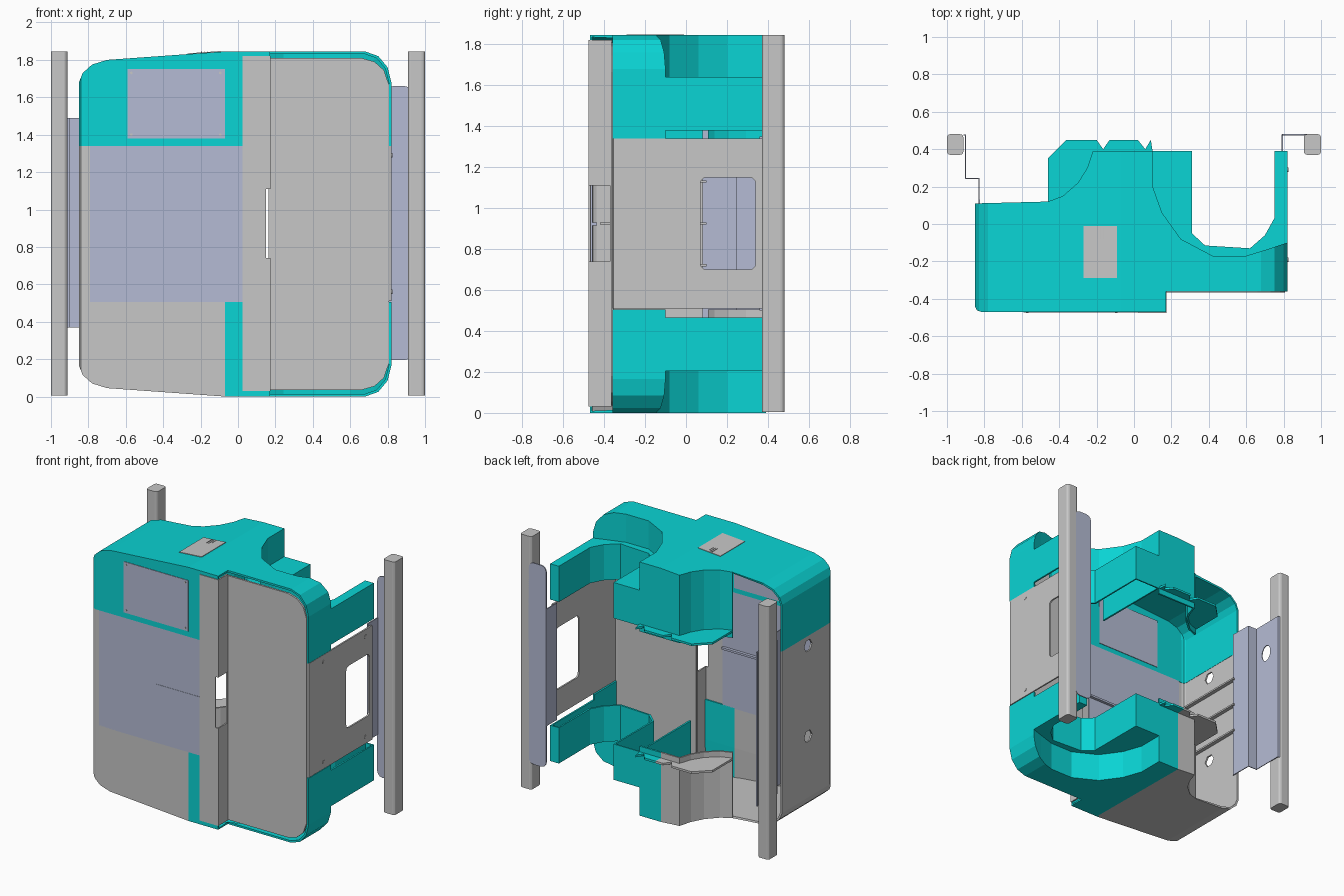
import bpy, bmesh, math
from mathutils import Vector

cube = bpy.data.objects.get("Cube")
if cube:
    bpy.data.objects.remove(cube, do_unlink=True)

H = 1.845  # overall height; lower parts mirror the upper ones about H / 2


def material(name, rgb):
    m = bpy.data.materials.new(name)
    m.use_nodes = True
    m.diffuse_color = (*rgb, 1)
    m.node_tree.nodes["Principled BSDF"].inputs["Base Color"].default_value = (*rgb, 1)
    return m


TEAL = material("teal", (0.003, 0.66, 0.66))
GRAY = material("gray", (0.57, 0.57, 0.57))
LAV = material("lavender", (0.46, 0.5, 0.66))


def make(name, bm, *mats):
    me = bpy.data.meshes.new(name)
    bm.to_mesh(me)
    bm.free()
    ob = bpy.data.objects.new(name, me)
    bpy.context.collection.objects.link(ob)
    for m in mats:
        me.materials.append(m)
    return ob


def prism(name, pts, lo, hi, mat, axis="z"):
    """Closed prism: pts are (x, y) for axis z, (x, z) for axis y, (y, z) for axis x."""
    place = {"z": lambda a, b, t: (a, b, t), "y": lambda a, b, t: (a, t, b),
             "x": lambda a, b, t: (t, a, b)}[axis]
    bm = bmesh.new()
    low = [bm.verts.new(place(a, b, lo)) for a, b in pts]
    high = [bm.verts.new(place(a, b, hi)) for a, b in pts]
    bm.faces.new(low)
    bm.faces.new(high)
    for i in range(len(pts)):
        bm.faces.new((low[i - 1], low[i], high[i], high[i - 1]))
    bmesh.ops.recalc_face_normals(bm, faces=bm.faces[:])
    return make(name, bm, mat)


def box(name, x, y, z, mat):
    return prism(name, [(x[0], y[0]), (x[1], y[0]), (x[1], y[1]), (x[0], y[1])], z[0], z[1], mat)


def rounded(a, b, r):
    """Rectangle outline with chamfered, nearly round corners."""
    out = []
    for cx, cy, k in ((a[1] - r, b[1] - r, 0), (a[0] + r, b[1] - r, 1),
                      (a[0] + r, b[0] + r, 2), (a[1] - r, b[0] + r, 3)):
        for i in range(4):
            t = (k + i / 3) * math.pi / 2
            out.append((cx + r * math.cos(t), cy + r * math.sin(t)))
    return out


def wall(name, path, lo, hi, mat, thick=0.012):
    """Thin upright sheet following a path seen from above."""
    bm = bmesh.new()
    cols = [(bm.verts.new((x, y, lo)), bm.verts.new((x, y, hi))) for x, y in path]
    for a, b in zip(cols, cols[1:]):
        bm.faces.new((a[0], b[0], b[1], a[1]))
    ob = make(name, bm, mat)
    mod = ob.modifiers.new("thickness", "SOLIDIFY")
    mod.thickness, mod.offset = thick, -1
    return ob


def boolean(ob, cutter, op="DIFFERENCE"):
    mod = ob.modifiers.new("cut", "BOOLEAN")
    mod.operation, mod.object, mod.solver = op, cutter, "EXACT"
    bpy.context.view_layer.update()
    me = bpy.data.meshes.new_from_object(ob.evaluated_get(bpy.context.evaluated_depsgraph_get()))
    ob.modifiers.clear()
    ob.data = me
    bpy.data.objects.remove(cutter, do_unlink=True)


def split(bm, co, no):
    bmesh.ops.bisect_plane(bm, geom=bm.verts[:] + bm.edges[:] + bm.faces[:], plane_co=co, plane_no=no)


def hollow(ob, is_open, thick=0.014):
    """Delete the open faces, then give the remaining skin a thickness."""
    bm = bmesh.new()
    bm.from_mesh(ob.data)
    split(bm, (0, 0, 1.63), (0, 0, 1))
    bm.normal_update()
    gone = [f for f in bm.faces if is_open(f.normal, f.calc_center_median())]
    bmesh.ops.delete(bm, geom=gone, context="FACES")
    bm.to_mesh(ob.data)
    bm.free()
    mod = ob.modifiers.new("thickness", "SOLIDIFY")
    mod.thickness, mod.offset = thick, -1


def mirror_down(ob, name):
    """Lower twin of an upper part: gray on its right, teal elsewhere."""
    bm = bmesh.new()
    bm.from_mesh(ob.data)
    for v in bm.verts:
        v.co.z = H - v.co.z
    bmesh.ops.reverse_faces(bm, faces=bm.faces[:])
    split(bm, (-0.07, 0, 0), (1, 0, 0))
    for f in bm.faces:
        f.material_index = int(f.calc_center_median().x < -0.07)
    low = make(name, bm, TEAL, GRAY)
    for m in ob.modifiers:
        mod = low.modifiers.new(m.name, "SOLIDIFY")
        mod.thickness, mod.offset = m.thickness, m.offset


def cap_open(n, c):
    """Open underside, back right, door opening, and the part behind the channel."""
    return (n.z < -0.9 or (n.y > 0.9 and c.x < -0.47)
            or (n.y < -0.9 and c.x > 0.3) or (n.x > 0.9 and abs(c.x - 0.17) < 0.01)
            or (c.z < 1.63 and 0.09 < c.x < 0.8 and c.y > -0.2))


# Upper cap: plan outline cut to the rounded front profile
recess = [(-0.22, 0.39), (-0.25, 0.3), (-0.3, 0.22), (-0.38, 0.15), (-0.46, 0.12)]
corner = [(-0.85, 0.11), (-0.85, -0.44), (-0.84, -0.462), (-0.815, -0.47)]
plan = corner + [(0.17, -0.47), (0.17, -0.36), (0.82, -0.36), (0.82, -0.1), (0.73, -0.13),
                 (0.6, -0.17), (0.42, -0.17), (0.25, -0.08), (0.15, 0.06), (0.1, 0.2),
                 (0.1, 0.39)] + recess
profile = [(-0.9, 1.2), (-0.85, 1.68), (-0.83, 1.73), (-0.78, 1.775), (-0.7, 1.8), (-0.07, H),
           (0.68, H), (0.75, 1.82), (0.8, 1.76), (0.82, 1.68), (0.9, 1.2)]
profile[0], profile[-1] = (-0.85, 1.2), (0.83, 1.2)
cap = prism("upper_cap", plan, 1.34, 1.9, TEAL)
boolean(cap, prism("profile_cutter", profile, -1, 1, TEAL, "y"), "INTERSECT")
hollow(cap, cap_open)
mirror_down(cap, "lower_cap")

# Lower tier of the cap: block and arm around the U-shaped channel
tier = [(0.1, 0.39), (0.31, 0.39), (0.31, -0.05), (0.38, -0.115), (0.62, -0.13), (0.7, -0.06),
        (0.75, 0.03), (0.75, 0.39), (0.82, 0.39), (0.82, -0.2), (0.1, -0.2)]
arm = prism("upper_channel", tier, 1.38, 1.64, TEAL)
hollow(arm, lambda n, c: n.z < -0.9 or n.y < -0.9)
mirror_down(arm, "lower_channel")

# Notched lip behind the cap
lip_plan = [(-0.46, 0.35), (-0.36, 0.45), (-0.2, 0.45), (-0.165, 0.4), (-0.13, 0.45),
            (0.02, 0.45), (0.06, 0.4), (0.09, 0.45), (0.1, 0.385)] + recess
lip = prism("upper_lip", lip_plan, 1.38, 1.395, TEAL)
mirror_down(lip, "lower_lip")

# Right wall with rounded front corner, hex holes and inner ribs
side = wall("right_wall", corner + [(-0.79, -0.47)], 0.505, 1.34, GRAY)
for z in (0.61, 1.27):
    hexagon = [(-0.19 + 0.045 * math.cos(i * math.pi / 3), z + 0.045 * math.sin(i * math.pi / 3))
               for i in range(6)]
    boolean(side, prism("hole_cutter", hexagon, -0.95, -0.75, GRAY, "x"))
for i, z in enumerate((0.72, 0.925, 1.13)):
    box(f"wall_rib_{i + 1}", (-0.84, -0.81), (-0.42, 0.1), (z - 0.006, z + 0.006), GRAY)

# Front panel with half seam and inner rib, and the plate above it
box("front_panel", (-0.79, 0.024), (-0.47, -0.456), (0.5, 1.345), LAV)
box("panel_seam", (-0.33, 0.024), (-0.472, -0.469), (0.923, 0.927), LAV)
box("panel_rib", (-0.79, 0.02), (-0.457, -0.435), (0.915, 0.93), LAV)
box("display_plate", (-0.59, -0.07), (-0.474, -0.452), (1.38, 1.75), LAV)
for x in (-0.57, -0.095):
    for z in (1.4, 1.73):
        prism("plate_screw", rounded((x - 0.007, x + 0.007), (z - 0.007, z + 0.007), 0.006),
              -0.477, -0.473, GRAY, "y")

# Roof plate lying on the sloping top
slope = math.atan2(H - 1.8, 0.63)
plate = box("roof_plate", (-0.09, 0.09), (-0.29, -0.01), (-0.004, 0.004), GRAY)
plate.location = (-0.18, 0, H - 0.11 * math.tan(slope))
plate.rotation_euler = (0, -slope, 0)
for x in (-0.195, -0.18, -0.165):
    box("roof_plate_slot", (x - 0.002, x + 0.002), (-0.08, -0.02), (1.838, 1.844), GRAY)

# Stepped door with a handle slot in its step
step = wall("door_step", [(0.024, -0.475), (0.174, -0.475), (0.174, -0.362)], 0.03, 1.82, GRAY)
boolean(step, box("slot_cutter", (0.15, 0.25), (-0.5, -0.372), (0.74, 1.11), GRAY))
door = [(0.165, 0.035), (0.66, 0.035), (0.73, 0.055), (0.78, 0.1), (0.808, 0.18)]
door += [(x, H - z) for x, z in reversed(door)]
prism("door_panel", door, -0.366, -0.352, GRAY, "y")

# Left side panel with rounded window and corner screws
panel = wall("left_panel", [(0.8, -0.362), (0.822, -0.355), (0.822, 0.37)], 0.51, 1.34, GRAY)
boolean(panel, prism("window_cutter", rounded((0.07, 0.34), (0.7, 1.15), 0.03), 0.7, 0.9, GRAY, "x"))
for y in (-0.19, 0.29):
    for z in (0.56, 1.29):
        prism("panel_screw", rounded((y - 0.012, y + 0.012), (z - 0.012, z + 0.012), 0.01),
              0.82, 0.825, GRAY, "x")

# Posts
for name, x in (("right_post", (-1.0, -0.912)), ("left_post", (0.908, 1.0))):
    prism(name, rounded(x, (0.37, 0.48), 0.018), 0.005, H, GRAY)

# Right bracket: stepped sheet with a round hole
bracket = wall("right_bracket", [(-0.912, 0.472), (-0.903, 0.472), (-0.903, 0.24), (-0.832, 0.24),
                                 (-0.832, 0.08)], 0.37, 1.49, LAV, 0.008)
hole = [(0.35 + 0.045 * math.cos(i * math.pi / 6), 1.25 + 0.06 * math.sin(i * math.pi / 6))
        for i in range(12)]
boolean(bracket, prism("hole_cutter", hole, -0.95, -0.88, LAV, "x"))

# Left bracket: rounded plate and a return flange against the side
prism("left_bracket", rounded((0.79, 0.93), (0.195, 1.66), 0.04), 0.472, 0.48, LAV, "y")
box("left_bracket_flange", (0.788, 0.796), (0.36, 0.478), (0.5, 1.35), LAV)
